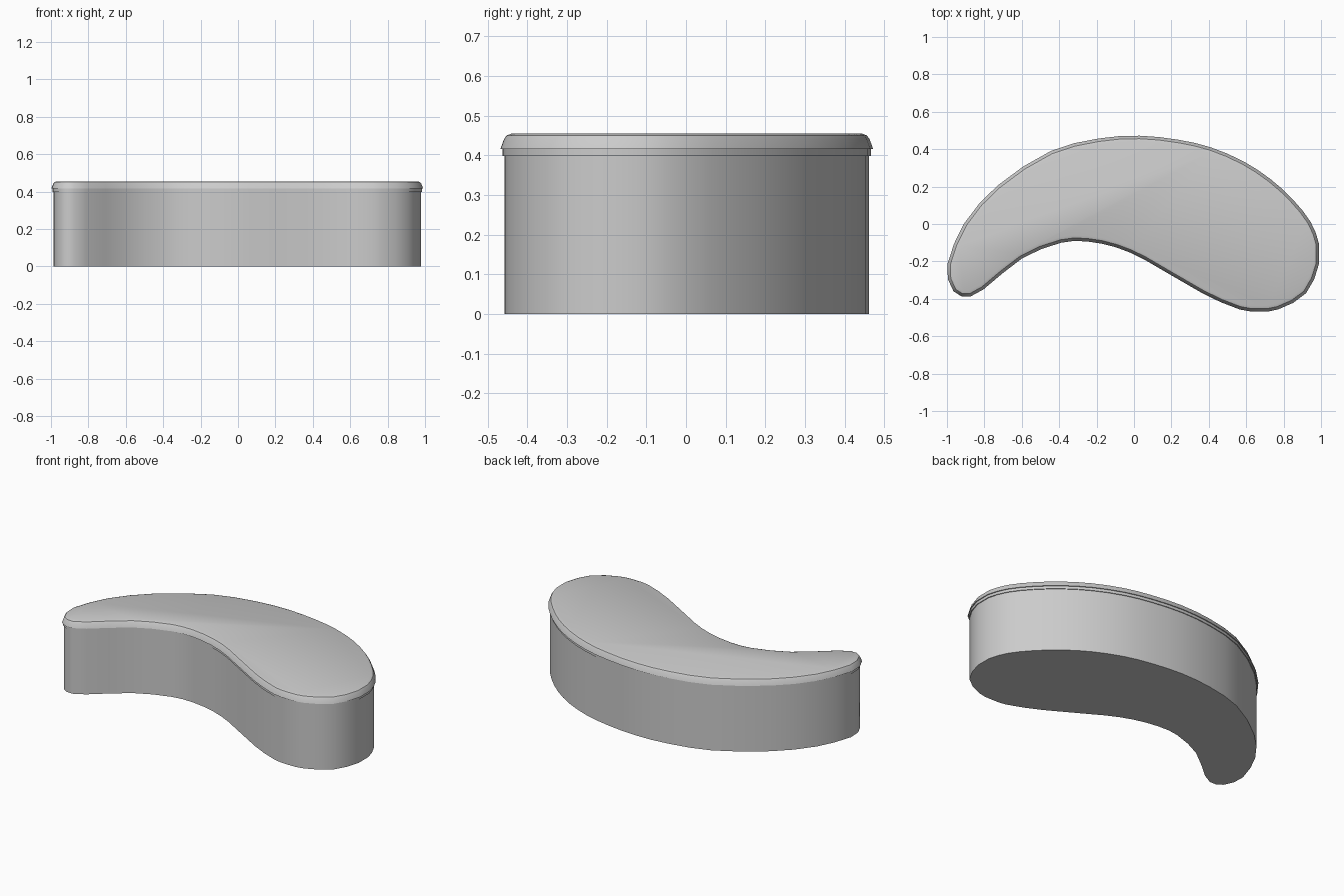
import bpy
import bmesh
from math import radians
from mathutils import Vector

cube = bpy.data.objects.get("Cube")
if cube:
    bpy.data.objects.remove(cube)

# One plain grey
grey = bpy.data.materials.new("light grey")
grey.use_nodes = True
colour = (0.6, 0.6, 0.6, 1)
grey.diffuse_color = colour
grey.node_tree.nodes["Principled BSDF"].inputs["Base Color"].default_value = colour

# Kidney outline, clockwise from the back
KEYS = [Vector(p) for p in (
    (.03, .472), (.24, .45), (.41, .41), (.585, .335), (.73, .24), (.85, .13),
    (.945, .01), (.99, -.11), (.99, -.21), (.92, -.37), (.77, -.457),
    (.67, -.468), (.565, -.457), (.365, -.37), (.055, -.19), (-.095, -.125),
    (-.255, -.093), (-.39, -.1), (-.6, -.185), (-.805, -.35), (-.875, -.388),
    (-.922, -.387), (-.965, -.36), (-.995, -.295), (-.998, -.215), (-.91, 0),
    (-.73, .205), (-.445, .39), (-.19, .457))]


def smooth_loop(keys):
    """Closed curve through the keys, with one extra point in each long span."""
    points = []
    for i, b in enumerate(keys):
        a, c, d = keys[i - 1], keys[(i + 1) % len(keys)], keys[(i + 2) % len(keys)]
        points.append(b)
        if (c - b).length > .1:
            span = (c - b).length
            start = (c - a).normalized() * span
            end = (d - b).normalized() * span
            points.append((b + c) / 2 + (start - end) / 8)
    return points


def inset(points, amount):
    """Move every point of the clockwise loop inward."""
    result = []
    for i, p in enumerate(points):
        before = (p - points[i - 1]).normalized()
        after = (points[(i + 1) % len(points)] - p).normalized()
        along = (before + after).normalized()
        result.append(p + Vector((along.y, -along.x)) * amount)
    return result


def loft(name, profile):
    """Stack inset outlines given as (inset, height) and cap both ends."""
    bm = bmesh.new()
    rings = [[bm.verts.new((p.x, p.y, z)) for p in inset(OUTLINE, amount)]
             for amount, z in profile]
    count = len(OUTLINE)
    for low, high in zip(rings, rings[1:]):
        for i in range(count):
            j = (i + 1) % count
            bm.faces.new((low[i], low[j], high[j], high[i]))
    bm.faces.new(rings[0])
    bm.faces.new(rings[-1])
    bmesh.ops.recalc_face_normals(bm, faces=bm.faces)
    mesh = bpy.data.meshes.new(name)
    bm.to_mesh(mesh)
    bm.free()
    mesh.materials.append(grey)
    obj = bpy.data.objects.new(name, mesh)
    bpy.context.collection.objects.link(obj)
    bpy.ops.object.select_all(action="DESELECT")
    obj.select_set(True)
    bpy.context.view_layer.objects.active = obj
    bpy.ops.object.shade_smooth_by_angle(angle=radians(35))
    return obj


OUTLINE = smooth_loop(KEYS)

# Straight-sided base
loft("base", [(.011, 0), (.011, .4)])

# Overhanging seat with a small lip and rounded rim
loft("seat", [(.006, .398), (.006, .415), (0, .415), (.009, .44),
              (.016, .45), (.03, .455)])
